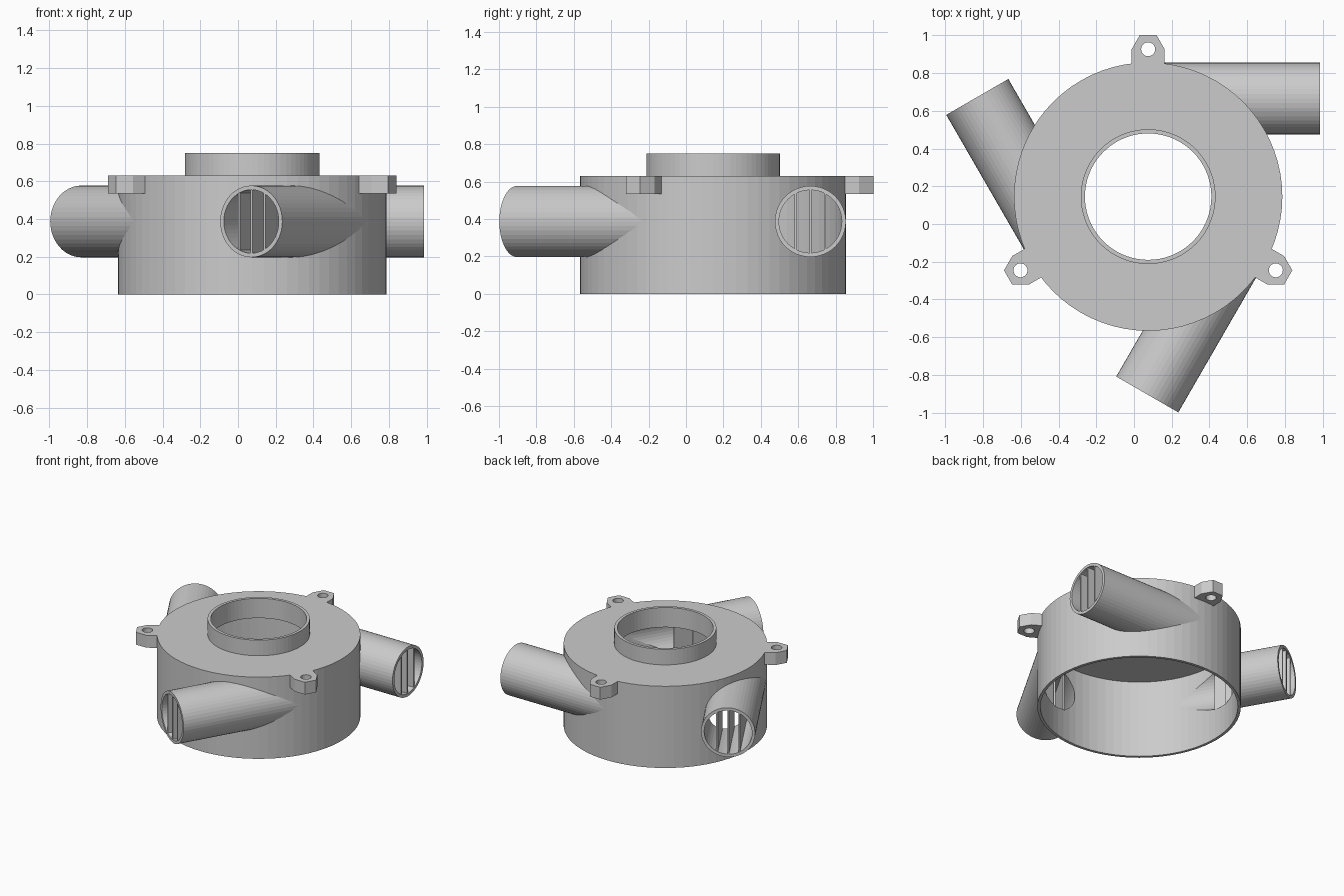
import bpy, bmesh, math
from mathutils import Matrix, Vector

if "Cube" in bpy.data.objects:
    bpy.data.objects.remove(bpy.data.objects["Cube"])

CX, CY = 0.075, 0.145           # housing axis
R_OUT, R_IN = 0.711, 0.69       # drum radii
OFF, PIPE_Z, PIPE_END = 0.52, 0.387, 0.91
P_OUT, P_IN = 0.19, 0.168       # pipe radii
CENTRE = Matrix.Translation((CX, CY, 0))
TURNS = [math.radians(a) for a in (0, 120, 240)]

grey = bpy.data.materials.new("plain grey")
grey.diffuse_color = (0.6, 0.6, 0.6, 1)
grey.use_nodes = True
grey.node_tree.nodes["Principled BSDF"].inputs["Base Color"].default_value = grey.diffuse_color


def new_object(name, bm, matrix):
    bm.transform(matrix)
    bmesh.ops.recalc_face_normals(bm, faces=bm.faces)
    me = bpy.data.meshes.new(name)
    bm.to_mesh(me)
    bm.free()
    me.materials.append(grey)
    ob = bpy.data.objects.new(name, me)
    bpy.context.collection.objects.link(ob)
    return ob


def prism(name, outline, z0, z1, matrix):
    bm = bmesh.new()
    face = bm.faces.new([bm.verts.new((x, y, z0)) for x, y in outline])
    ext = bmesh.ops.extrude_face_region(bm, geom=[face])
    for v in ext["geom"]:
        if isinstance(v, bmesh.types.BMVert):
            v.co.z = z1
    return new_object(name, bm, matrix)


def circle(r, n, cx=0, cy=0):
    return [(cx + r * math.cos(2 * math.pi * i / n),
             cy + r * math.sin(2 * math.pi * i / n)) for i in range(n)]


def box(name, lo, hi, matrix):
    return prism(name, [(lo[0], lo[1]), (hi[0], lo[1]), (hi[0], hi[1]), (lo[0], hi[1])],
                 lo[2], hi[2], matrix)


def boolean(target, tool, op):
    tool.hide_render = True
    m = target.modifiers.new(op, "BOOLEAN")
    m.operation, m.object, m.solver = op, tool, "EXACT"
    bpy.context.view_layer.objects.active = target
    bpy.ops.object.modifier_apply(modifier=m.name)
    bpy.data.objects.remove(tool, do_unlink=True)


# Drum with inlet collar
housing = prism("housing", circle(R_OUT, 72), 0, 0.63, CENTRE)
boolean(housing, prism("collar", circle(0.357, 72), 0.5, 0.75, CENTRE), "UNION")

# Three tangential pipes
along_x = Matrix.Translation((0, OFF, PIPE_Z)) @ Matrix.Rotation(math.pi / 2, 4, "Y")
spins = [CENTRE @ Matrix.Rotation(t, 4, "Z") for t in TURNS]
for s in spins:
    boolean(housing, prism("pipe", circle(P_OUT, 48), 0.003, PIPE_END, s @ along_x), "UNION")

# Hollow the drum, collar and pipes
boolean(housing, prism("drum_cutter", circle(R_IN, 72), -0.1, 0.598, CENTRE), "DIFFERENCE")
boolean(housing, prism("collar_cutter", circle(0.335, 72), 0.4, 0.9, CENTRE), "DIFFERENCE")
for s in spins:
    boolean(housing, prism("bore", circle(P_IN, 48), 0.01, PIPE_END + 0.1, s @ along_x),
            "DIFFERENCE")

for k, s in enumerate(spins):
    # Upright slats running along each pipe, ending at the drum wall
    for j in (-1, 0, 1):
        y = OFF + j * 0.078
        h = math.sqrt(P_IN ** 2 - (j * 0.078) ** 2) + 0.006
        x0 = math.sqrt(R_IN ** 2 - y ** 2)
        box(f"slat_{k}_{j + 1}", (x0, y - 0.006, PIPE_Z - h),
            (PIPE_END - 0.003, y + 0.006, PIPE_Z + h), s)

    # Screw lug: half hexagon with straight sides and a hole
    r, c = 0.0875, 0.781
    hexa = [(r * math.cos(math.radians(a)), c + r * math.sin(math.radians(a)))
            for a in (0, 60, 120, 180)]
    lug = prism(f"lug_{k}", hexa + [(-r, 0.698), (r, 0.698)], 0.535, 0.63, s)
    boolean(lug, prism("lug_hole", circle(0.037, 32, 0, c), 0.4, 0.8, s), "DIFFERENCE")
